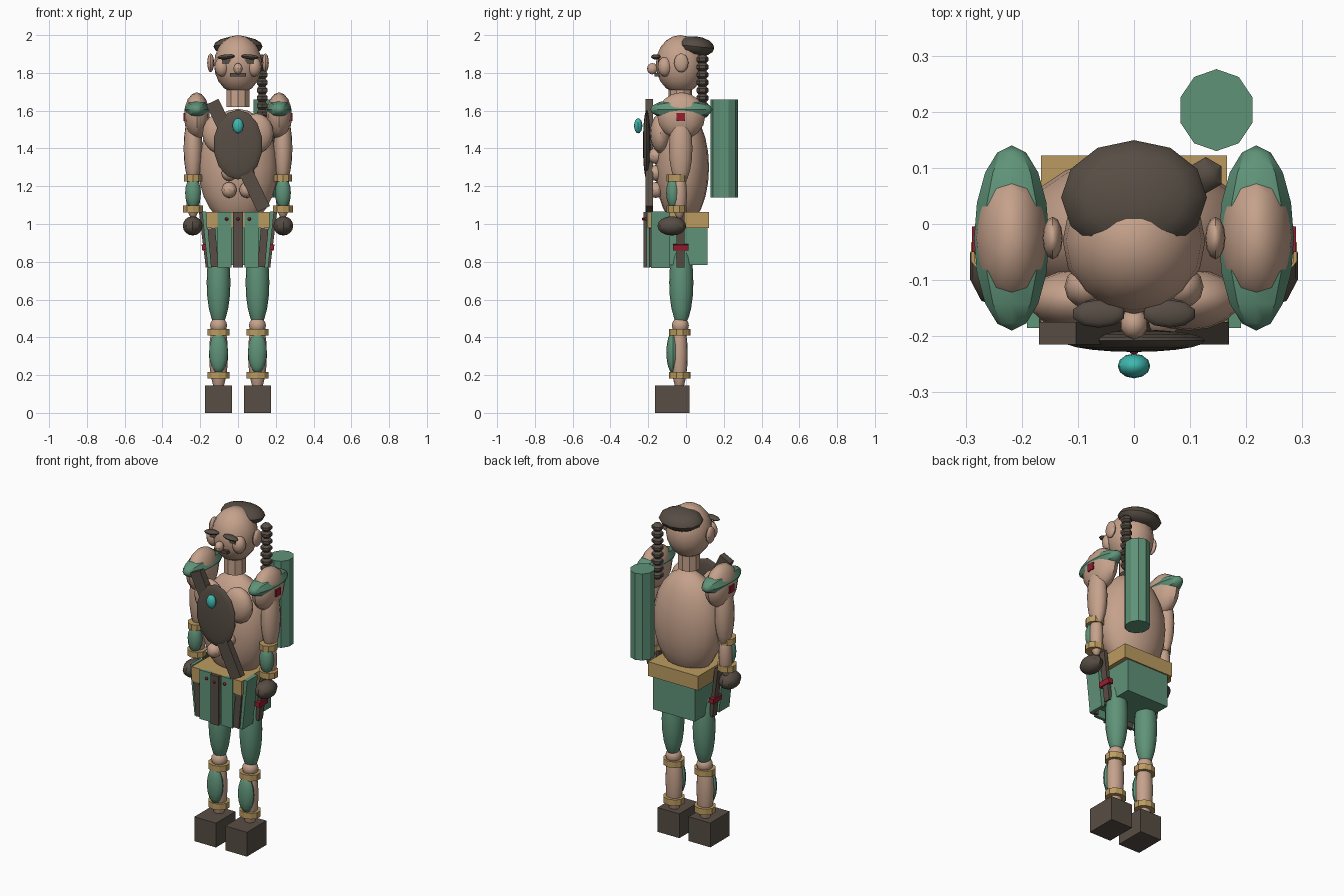
import bpy, bmesh, math
from mathutils import Matrix, Vector

if "Cube" in bpy.data.objects:
    bpy.data.objects.remove(bpy.data.objects["Cube"])


def material(name, col):
    m = bpy.data.materials.new(name)
    m.diffuse_color = (*col, 1)
    m.use_nodes = True
    m.node_tree.nodes["Principled BSDF"].inputs["Base Color"].default_value = m.diffuse_color
    return m


SKIN = material("skin tan", (0.56, 0.36, 0.26))
GREEN = material("muted green", (0.115, 0.29, 0.19))
GOLD = material("dull gold", (0.50, 0.33, 0.12))
DARK = material("dark brown", (0.095, 0.075, 0.058))
TEAL = material("teal", (0.05, 0.48, 0.43))
RED = material("red", (0.30, 0.013, 0.03))


def finish(name, bm, loc, size, mat, rot, smooth):
    """Scale, rotate and place a mesh, then link it."""
    bmesh.ops.scale(bm, vec=Vector(size), verts=bm.verts)
    r = Matrix.Identity(4)
    for ang, ax in zip(rot, "XYZ"):
        r = Matrix.Rotation(math.radians(ang), 4, ax) @ r
    bmesh.ops.transform(bm, matrix=Matrix.Translation(loc) @ r, verts=bm.verts)
    me = bpy.data.meshes.new(name)
    bm.to_mesh(me)
    bm.free()
    me.materials.append(mat)
    ob = bpy.data.objects.new(name, me)
    bpy.context.collection.objects.link(ob)
    if smooth:
        bpy.ops.object.select_all(action='DESELECT')
        bpy.context.view_layer.objects.active = ob
        ob.select_set(True)
        bpy.ops.object.shade_smooth_by_angle(angle=math.radians(35))
    return ob


def ball(name, loc, size, mat, seg=16, rings=10, pole="Z", rot=(0, 0, 0)):
    bm = bmesh.new()
    bmesh.ops.create_uvsphere(bm, u_segments=seg, v_segments=rings, radius=1)
    if pole != "Z":
        ax = "X" if pole == "Y" else "Y"
        bmesh.ops.rotate(bm, matrix=Matrix.Rotation(math.pi / 2, 3, ax), verts=bm.verts)
    return finish(name, bm, loc, size, mat, rot, True)


def box(name, loc, size, mat, rot=(0, 0, 0)):
    bm = bmesh.new()
    bmesh.ops.create_cube(bm, size=1)
    return finish(name, bm, loc, size, mat, rot, False)


def tube(name, loc, rx, ry, h, mat, seg=10):
    bm = bmesh.new()
    bmesh.ops.create_cone(bm, cap_ends=True, segments=seg, radius1=1, radius2=1, depth=1)
    return finish(name, bm, loc, (rx, ry, h), mat, (0, 0, 0), False)


# Head
ball("head", (0, -0.03, 1.845), (0.127, 0.13, 0.155), SKIN)
ball("hair", (0, 0.047, 1.94), (0.13, 0.103, 0.054), DARK, 12, 8, rot=(-6, 0, 0))
ball("nose", (0, -0.178, 1.822), (0.025, 0.028, 0.03), SKIN, 10, 8)
box("moustache", (0, -0.151, 1.79), (0.085, 0.03, 0.018), DARK)
tube("neck", (0, -0.03, 1.665), 0.063, 0.063, 0.09, SKIN)

# Torso
ball("torso", (0, -0.02, 1.30), (0.21, 0.142, 0.31), SKIN, 20, 12)
ball("chest_plate", (0, -0.208, 1.42), (0.13, 0.02, 0.185), DARK, 14, 10, "Y")
ball("gem", (0, -0.253, 1.52), (0.029, 0.022, 0.04), TEAL, 12, 8)
box("chest_strap", (0, -0.195, 1.363), (0.073, 0.04, 0.63), DARK, (0, -25.6, 0))

# Back canister and braid
tube("back_canister", (0.147, 0.203, 1.40), 0.0676, 0.073, 0.52, GREEN, 20 // 2)
for i in range(8):
    ball("braid_bead", (0.128, 0.087, 1.585 + i * 0.041), (0.034, 0.034, 0.026), DARK, 6, 5)

# Belt and skirt
box("belt", (0, -0.04, 1.022), (0.332, 0.325, 0.085), GOLD)
box("skirt", (0, -0.015, 0.883), (0.28, 0.26, 0.2), GREEN)
box("front_strip", (0, -0.216, 0.917), (0.054, 0.018, 0.295), DARK)
for x in (-0.06, 0, 0.06):
    ball("belt_stud", (x, -0.224 if x == 0 else -0.214, 1.026), (0.009, 0.009, 0.009), RED, 8, 6)

for s in (-1, 1):
    # Face
    ball("ear", (s * 0.145, -0.025, 1.853), (0.018, 0.038, 0.05), SKIN, 12, 8)
    ball("cheek", (s * 0.085, -0.112, 1.832), (0.039, 0.038, 0.052), SKIN, 12, 8)
    ball("brow", (s * 0.063, -0.16, 1.885), (0.048, 0.025, 0.013), DARK, 10, 8, rot=(0, s * 5, 0))
    box("eye", (s * 0.06, -0.137, 1.858), (0.052, 0.025, 0.024), DARK)

    # Chest muscles
    ball("pectoral", (s * 0.098, -0.135, 1.48), (0.09, 0.055, 0.105), SKIN)
    for z in (1.18, 1.27, 1.36):
        ball("abdominal", (s * 0.047, -0.16, z), (0.042, 0.042, 0.042), SKIN, 10, 8)

    # Skirt flaps
    box("front_flap", (s * 0.072, -0.2, 0.917), (0.075, 0.018, 0.295), GREEN)
    box("corner_strip", (s * 0.132, -0.187, 0.875), (0.04, 0.02, 0.205), DARK, (0, s * 5, 0))
    box("corner_flap", (s * 0.164, -0.135, 0.917), (0.022, 0.1, 0.3), GREEN, (0, s * 6, 0))
    box("side_strip", (s * 0.178, -0.028, 0.92), (0.022, 0.042, 0.3), DARK, (0, s * 7, 0))
    box("side_clasp", (s * 0.176, -0.028, 0.877), (0.03, 0.082, 0.03), RED, (0, s * 7, 0))

    # Shoulders
    ball("shoulder", (s * 0.218, -0.025, 1.572), (0.068, 0.127, 0.125), SKIN, 12, 8)
    ball("shoulder_pad", (s * 0.218, -0.025, 1.606), (0.067, 0.165, 0.056), GREEN, 8, 8, "Y")
    box("shoulder_mark", (s * 0.282, -0.027, 1.567), (0.014, 0.045, 0.042), RED)

    # Arms
    ax = s * 0.238
    ball("upper_arm", (ax, -0.028, 1.40), (0.05, 0.062, 0.195), SKIN)
    ball("forearm", (ax, -0.035, 1.155), (0.038, 0.04, 0.13), SKIN, 12, 8)
    ball("forearm_guard", (ax, -0.068, 1.165), (0.042, 0.037, 0.085), GREEN, 12, 8)
    tube("elbow_band", (ax, -0.05, 1.243), 0.05, 0.053, 0.036, GOLD)
    tube("wrist_band", (ax, -0.05, 1.08), 0.055, 0.053, 0.036, GOLD)
    ball("hand", (s * 0.24, -0.075, 0.99), (0.055, 0.076, 0.051), DARK, 10, 8)

    # Legs
    lx = s * 0.103
    ball("thigh", (lx, -0.025, 0.69), (0.063, 0.064, 0.235), GREEN)
    ball("knee", (lx, -0.03, 0.462), (0.045, 0.045, 0.045), SKIN, 12, 8)
    ball("shin", (lx, -0.035, 0.31), (0.05, 0.044, 0.2), SKIN)
    ball("shin_guard", (lx, -0.07, 0.32), (0.05, 0.034, 0.11), GREEN, 12, 8)
    tube("knee_band", (lx, -0.033, 0.427), 0.062, 0.056, 0.036, GOLD)
    tube("ankle_band", (lx, -0.033, 0.199), 0.062, 0.056, 0.036, GOLD)
    box("boot", (lx, -0.073, 0.073), (0.144, 0.184, 0.146), DARK)
